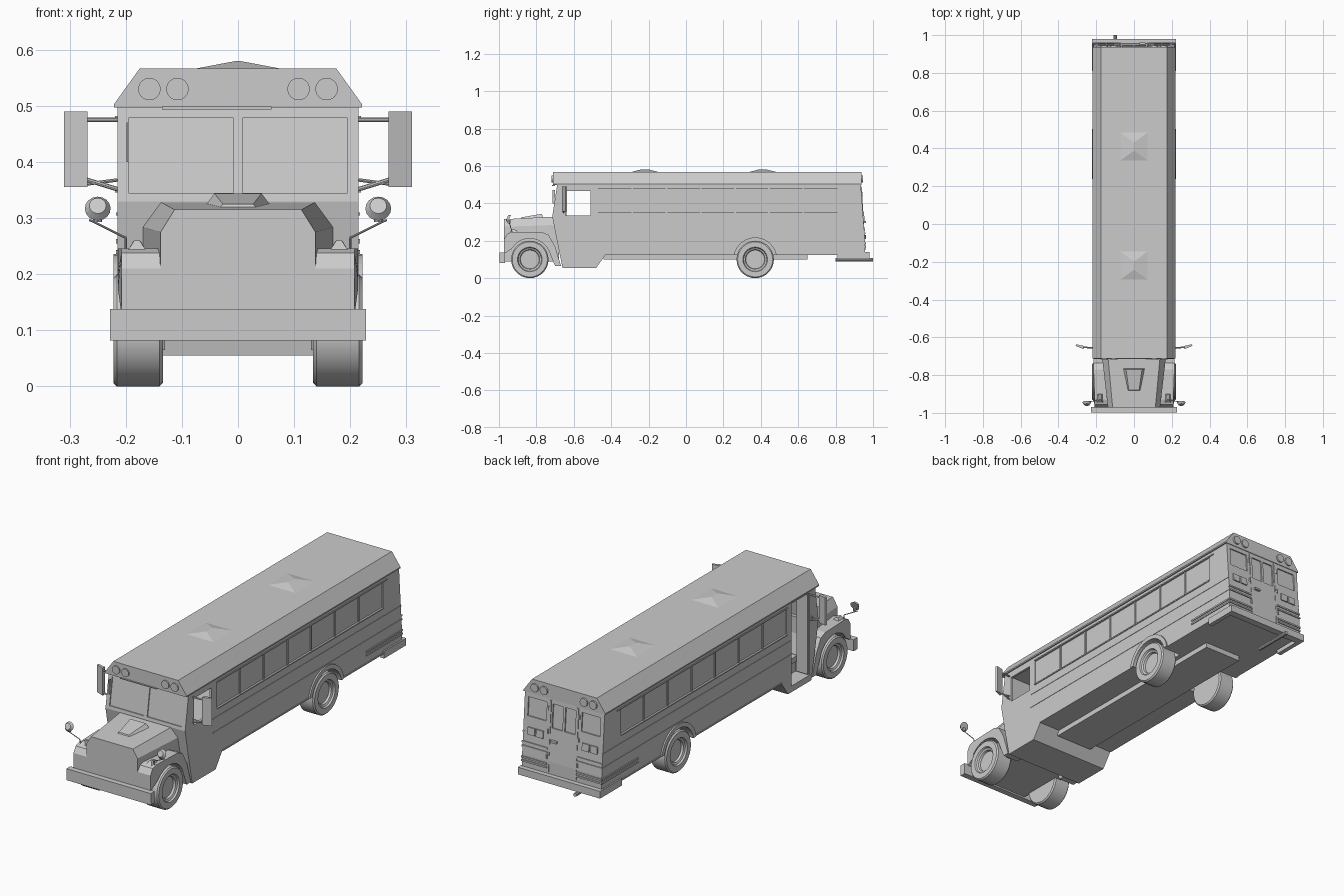
import bpy, bmesh, math
from mathutils import Vector

if "Cube" in bpy.data.objects:
    bpy.data.objects.remove(bpy.data.objects["Cube"])


def loft(name, ring_a, ring_b):
    bm = bmesh.new()
    a = [bm.verts.new(p) for p in ring_a]
    b = [bm.verts.new(p) for p in ring_b]
    n = len(a)
    bm.faces.new(a)
    bm.faces.new(b[::-1])
    for i in range(n):
        j = (i + 1) % n
        bm.faces.new((a[i], b[i], b[j], a[j]))
    bmesh.ops.recalc_face_normals(bm, faces=bm.faces[:])
    me = bpy.data.meshes.new(name)
    bm.to_mesh(me)
    bm.free()
    ob = bpy.data.objects.new(name, me)
    bpy.context.collection.objects.link(ob)
    return ob


def prism_x(name, pts, x0, x1):  # (y, z) profile
    return loft(name, [(x0, y, z) for y, z in pts], [(x1, y, z) for y, z in pts])


def prism_y(name, pts, y0, y1):  # (x, z) profile
    return loft(name, [(x, y0, z) for x, z in pts], [(x, y1, z) for x, z in pts])


def box(name, x0, x1, y0, y1, z0, z1):
    return prism_x(name, [(y0, z0), (y1, z0), (y1, z1), (y0, z1)], x0, x1)


def arc(cy, cz, r, a0, a1, n):
    return [(cy + r * math.cos(math.radians(a0 + (a1 - a0) * i / n)),
             cz + r * math.sin(math.radians(a0 + (a1 - a0) * i / n))) for i in range(n + 1)]


def rod(name, p, q, r, n=8, r2=None):
    p, q = Vector(p), Vector(q)
    d = (q - p).normalized()
    u = d.orthogonal().normalized()
    v = d.cross(u)
    ts = [2 * math.pi * i / n for i in range(n)]
    ring = lambda c, k: [c + (u * math.cos(t) + v * math.sin(t)) * k for t in ts]
    return loft(name, ring(p, r), ring(q, r if r2 is None else r2))


def cut(ob, cutters):
    for c in cutters:
        m = ob.modifiers.new("cut", 'BOOLEAN')
        m.operation = 'DIFFERENCE'
        m.solver = 'EXACT'
        m.object = c
        bpy.context.view_layer.objects.active = ob
        bpy.ops.object.modifier_apply(modifier=m.name)
        bpy.data.objects.remove(c)


def rear_y(z):
    return 0.957 - max(0, z - 0.2) * 0.075


def rear_panel(name, x0, x1, z0, z1, a, b):
    return prism_x(name, [(rear_y(z0) + a, z0), (rear_y(z0) + b, z0),
                          (rear_y(z1) + b, z1), (rear_y(z1) + a, z1)], x0, x1)


def front_y(z):
    return -0.715 + (z - 0.33) * 0.156


# Hollow passenger body
body = prism_x("body", [(-.66, .055), (-.48, .055), (-.43, .125), (.957, .125), (.957, .2),
                        (rear_y(.5), .5), (front_y(.5), .5), (-.715, .33), (-.69, .2)], -.215, .215)
cuts = [prism_x("cavity", [(-.65, .14), (.94, .14), (.94, .2), (.918, .49), (-.675, .49),
                           (-.70, .33), (-.68, .25)], -.203, .203),
        box("driver_window_cut", .18, .25, -.645, -.51, .335, .465),
        box("door_cut", -.25, -.14, -.645, -.508, .085, .487)]
for s in (1, -1):
    cuts.append(box("window_cut", *sorted((s * .21, s * .25)), -.47, .81, .352, .477))
    cuts.append(prism_x("arch_cut", arc(.37, .1, .12, 0, 360, 32)[:-1], s * .12, s * .25))
    z0, z1 = .345, .478
    cuts.append(prism_x("windscreen_cut", [(front_y(z0) - .03, z0), (front_y(z0) + .005, z0),
                                           (front_y(z1) + .005, z1), (front_y(z1) - .03, z1)], s * .008, s * .195))
    cuts.append(rear_panel("rear_window_cut", s * .095, s * .195, .385, .475, -.006, .03))
    cuts.append(rear_panel("door_window_cut", s * .006, s * .062, .36, .475, -.006, .03))
cut(body, cuts)

# Roof, gutter and hatches
prism_y("roof", [(-.221, .497), (.221, .497), (.221, .503), (.175, .567), (-.175, .567), (-.221, .503)], -.712, .938)
box("front_gutter", -.135, .06, -.716, -.70, .494, .499)
for cy in (-.22, .41):
    loft("roof_hatch", [(x * .078, cy + y * .078, .566) for x, y in ((-1, -1), (1, -1), (1, 1), (-1, 1))],
         [(x * .004, cy + y * .025, .58) for x, y in ((-1, -1), (1, -1), (1, 1), (-1, 1))])

# Warning lamps front and back
for x in (-.158, -.108, .108, .158):
    rod("front_warning_lamp", (x, -.718, .53), (x, -.70, .53), .02, 20)
    rod("rear_warning_lamp", (x, .93, .53), (x, .946, .53), .02, 20)

# Underframe and cab details
box("underframe", -.10, .10, -.44, .65, .10, .13)
box("folded_door", -.21, -.15, -.648, -.638, .09, .485)
box("inner_step", -.15, -.08, -.645, -.508, .138, .165)
box("windscreen_wiper", -.199, -.196, -.715, -.70, .40, .47)

# Side trim
for s in (1, -1):
    def trim(name, y0, y1, z0, z1, x=.219):
        box(name, *sorted((s * .205, s * x)), y0, y1, z0, z1)
    for i in range(1, 7):
        y = -.47 + i * 1.28 / 7
        trim("window_divider", y - .005, y + .005, .352, .477, .214)
    trim("window_sill", -.47, .81, .346, .352)
    trim("window_header", -.47, .84, .476, .482)
    trim("upper_rub_rail", -.50, .95, .305, .31, .217)
    trim("middle_rub_rail", -.50, .95, .236, .242, .217)
    for z in (.165, .182):
        trim("rear_rub_rail", .68, .958, z, z + .008)
    trim("lower_rail_front", -.43, .24, .125, .131, .218)
    trim("lower_rail_back", .50, .81, .125, .131, .218)

    # Rear wheel arches
    prism_x("wheel_arch", arc(.37, .1, .136, 12, 168, 16) + arc(.37, .1, .115, 168, 12, 16), s * .12, s * .222)
    prism_x("wheel_well_wall", arc(.37, .1, .12, 12, 168, 16), s * .115, s * .122)

    # Rear face trim
    rear_panel("rear_door_edge", s * .07, s * .078, .15, .49, -.004, .004)
    for z in (.165, .182, .235, .255):
        rear_panel("rear_rail", s * .08, s * .217, z, z + .008, -.004, .005)
    for x in (.105, .15):
        rear_panel("tail_lamp", s * x, s * (x + .038), .30, .335, -.004, .006)
    for z in (.21, .33, .44):
        rod("door_hinge", (s * .082, rear_y(z), z), (s * .082, rear_y(z), z + .02), .005)
rear_panel("rear_door_handle", .03, .06, .295, .305, 0, .012)

# Hood lofted from grille to cowl
def hood_ring(y, x0, x1, zs, zt):
    return [(-x0, y, .09), (x0, y, .09), (x0, y, zs), (x1, y, zt), (-x1, y, zt), (-x0, y, zs)]


loft("hood", hood_ring(-.972, .138, .113, .275, .315), hood_ring(-.68, .172, .14, .285, .33))
loft("hood_scoop", [(-.035, -.885, .315), (.035, -.885, .315), (.06, -.765, .32), (-.06, -.765, .32)],
     [(-.027, -.88, .325), (.027, -.88, .325), (.042, -.77, .344), (-.042, -.77, .344)])

# Fenders, signals and mirrors
for s in (1, -1):
    outline = [(-.972, .13), (-.972, .21), (-.955, .238), (-.93, .246), (-.77, .246), (-.735, .232),
               (-.70, .17), (-.668, .065), (-.70, .065)] + arc(-.835, .1, .112, 15, 150, 12)
    fender = prism_x("front_fender", outline, s * .13, s * .214)
    for v in fender.data.vertices:
        if v.co.y < -.93 and abs(v.co.x) > .2:
            v.co.x = s * .208
    loft("turn_signal", [(s * .165, -.945, .244), (s * .195, -.945, .244), (s * .195, -.90, .244), (s * .165, -.90, .244)],
         [(s * .175, -.93, .26), (s * .185, -.93, .26), (s * .187, -.905, .258), (s * .173, -.905, .258)])

    # Round convex mirror on a thin stalk
    rod("mirror_stalk_lower", (s * .20, -.93, .245), (s * .20, -.935, .265), .002)
    rod("mirror_stalk_upper", (s * .20, -.935, .265), (s * .265, -.945, .297), .002)
    rod("mirror_clamp", (s * .25, -.945, .293), (s * .25, -.945, .31), .008)
    rod("round_mirror", (s * .25, -.945, .317), (s * .25, -.957, .322), .023, 16, .015)

    # Large side mirror, angled outward
    loft("side_mirror", [(s * x, y, .355) for x, y in ((.268, -.662), (.31, -.645), (.305, -.637), (.268, -.645))],
         [(s * x, y, .49) for x, y in ((.268, -.662), (.31, -.645), (.305, -.637), (.268, -.645))])
    rod("mirror_arm_top", (s * .21, -.655, .475), (s * .275, -.653, .475), .004)
    rod("mirror_arm_bottom", (s * .21, -.655, .35), (s * .275, -.653, .37), .004)
    rod("mirror_arm_brace", (s * .215, -.655, .368), (s * .275, -.653, .36), .003)

# Bumpers and exhaust
box("front_bumper", -.228, .228, -.998, -.968, .082, .138)
box("rear_bumper", -.222, .222, .945, .98, .105, .14)
for s in (1, -1):
    box("rear_bumper_side", *sorted((s * .20, s * .222)), .81, .95, .105, .14)
rod("exhaust_pipe", (-.10, .80, .098), (-.10, 1.0, .098), .009, 10)


# Wheels turned from a profile
def wheel(name, s, cy, x0, x1):
    prof = [(.0, x0), (.094, x0), (.1, x0 + .006), (.1, x1 - .006), (.094, x1), (.066, x1),
            (.062, x1 - .008), (.053, x1 - .012), (.05, x1 - .022), (0, x1 - .022)]
    bm = bmesh.new()
    vs = [bm.verts.new((s * x, 0, r)) for r, x in prof]
    es = [bm.edges.new((vs[i], vs[i + 1])) for i in range(len(vs) - 1)]
    bmesh.ops.spin(bm, geom=vs + es, cent=(0, 0, 0), axis=(1, 0, 0), angle=2 * math.pi, steps=28)
    bmesh.ops.remove_doubles(bm, verts=bm.verts[:], dist=1e-5)
    bmesh.ops.recalc_face_normals(bm, faces=bm.faces[:])
    me = bpy.data.meshes.new(name)
    bm.to_mesh(me)
    bm.free()
    ob = bpy.data.objects.new(name, me)
    ob.location = (0, cy, .1)
    bpy.context.collection.objects.link(ob)
    bpy.ops.object.select_all(action='DESELECT')
    ob.select_set(True)
    bpy.context.view_layer.objects.active = ob
    bpy.ops.object.shade_smooth_by_angle(angle=math.radians(30))


for s in (1, -1):
    wheel("front_wheel", s, -.835, .134, .222)
    wheel("rear_wheel", s, .37, .134, .22)
